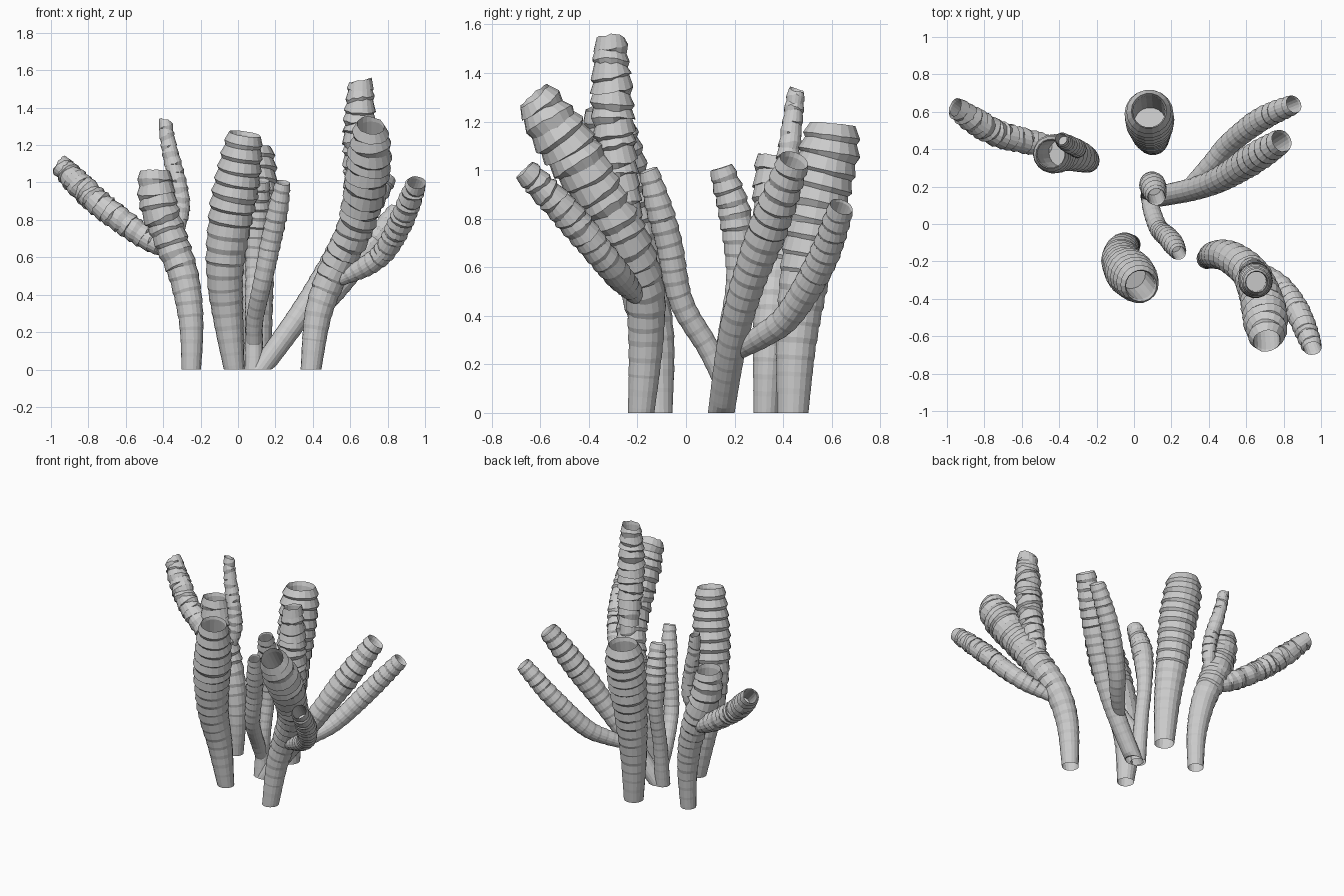
import bpy, math, random
from mathutils import Vector

random.seed(4)
SIDES = 18


def spline(pts, u):
    # Catmull-Rom through (x, y, z, radius) points, u in 0..1
    n = len(pts) - 1
    i = min(int(u * n), n - 1)
    t = u * n - i
    p = [Vector(pts[max(0, min(n, i + k))]) for k in (-1, 0, 1, 2)]
    return 0.5 * (2 * p[1] + (p[2] - p[0]) * t
                  + (2 * p[0] - 5 * p[1] + 4 * p[2] - p[3]) * t * t
                  + (3 * p[1] - p[0] - 3 * p[2] + p[3]) * t ** 3)


def coral_tube(name, pts, rough=1.0, step=0.07):
    # Open hollow tube; each growth ring steps out, then narrows upward
    samples = [spline(pts, k / 200) for k in range(201)]
    dist = [0.0]
    for a, b in zip(samples, samples[1:]):
        dist.append(dist[-1] + (b - a).to_3d().length)
    total, mouth = dist[-1], samples[-1][3]
    tiers = max(4, round(total / step))
    stations = []                       # (arc length, ring sign; 0 = inner lining)
    for k in range(tiers):
        stations += [(k / tiers * total, -1), ((k + 0.28) / tiers * total, 1)]
    stations.append((total, -1))
    stations += [(total - q * mouth, 0) for q in (0.3, 1.2, 2.4, 3.6)]

    verts, faces = [], []
    side = Vector((1, 0, 0))
    for s, (d, sign) in enumerate(stations):
        j = min(next((q for q in range(201) if dist[q] >= d), 200), 200)
        c = samples[j].to_3d()
        r = samples[j][3]
        tan = (samples[min(j + 1, 200)] - samples[max(j - 1, 0)]).to_3d().normalized()
        side = (side - tan * side.dot(tan)).normalized()
        up = tan.cross(side)
        grow = min(1, max(c.z / 0.9, 1.1 * d / total))
        tilt = 0.011 * rough * grow * abs(sign)
        if sign:
            r *= 1 + sign * (0.05 + 0.02 * rough) * grow * random.uniform(0.7, 1.3)
        else:
            r = min(r, mouth) * 0.86
        ph = random.uniform(0, math.tau)
        for m in range(SIDES):
            a = math.tau * m / SIDES
            v = c + (side * math.cos(a) + up * math.sin(a)) * r
            v += tan * tilt * (math.cos(a - ph) + random.uniform(-.4, .4))
            if s == 0 and pts[0][2] == 0:
                v -= tan * (v.z / tan.z)
            v.z = max(v.z, 0)
            verts.append(v)
        if s:
            o = s * SIDES
            for m in range(SIDES):
                n = (m + 1) % SIDES
                faces.append((o - SIDES + m, o - SIDES + n, o + n, o + m))
    faces.append(tuple(range(len(verts) - SIDES, len(verts))))  # floor of the hollow
    mesh = bpy.data.meshes.new(name)
    mesh.from_pydata(verts, [], faces)
    ob = bpy.data.objects.new(name, mesh)
    bpy.context.collection.objects.link(ob)


# Single thick tubes
coral_tube("back_tube", [
    (.11, .44, 0, .065), (.1, .455, .3, .085), (.09, .495, .6, .105),
    (.085, .55, .9, .123), (.08, .59, 1.08, .122), (.08, .605, 1.19, .1)], .4)
coral_tube("front_tube", [
    (-.02, -.11, 0, .055), (-.055, -.13, .3, .083), (-.07, -.18, .53, .1),
    (-.045, -.235, .78, .115), (0, -.285, 1.03, .12), (.037, -.33, 1.26, .09)], .3)

# Left cluster
coral_tube("left_stem", [
    (-.25, .33, 0, .052), (-.25, .34, .25, .065), (-.29, .36, .5, .08),
    (-.37, .38, .72, .092), (-.43, .375, .9, .1), (-.445, .375, 1.06, .085)])
coral_tube("left_outer_branch", [
    (-.36, .39, .64, .05), (-.5, .425, .71, .063), (-.72, .48, .87, .07),
    (-.85, .55, .99, .07), (-.955, .625, 1.1, .054)], 1.2, .05)
coral_tube("left_thin_branch", [
    (-.33, .38, .7, .025), (-.305, .4, .84, .045), (-.315, .41, .97, .047),
    (-.365, .435, 1.17, .043), (-.39, .455, 1.33, .034)], 1, .05)

# Right front cluster
coral_tube("right_stem", [
    (.39, -.185, 0, .055), (.43, -.165, .3, .073), (.51, -.175, .52, .085),
    (.62, -.26, .74, .095), (.68, -.4, .97, .11), (.705, -.53, 1.16, .112),
    (.71, -.625, 1.305, .08)], 1)
coral_tube("right_upright_branch", [
    (.6, -.22, .68, .035), (.63, -.245, .85, .062), (.645, -.285, 1.06, .08),
    (.65, -.305, 1.3, .085), (.655, -.31, 1.545, .064)], 1.2, .06)
coral_tube("right_outer_branch", [
    (.54, -.2, .48, .035), (.68, -.265, .55, .055), (.79, -.34, .64, .06),
    (.885, -.49, .82, .065), (.955, -.665, 1.0, .052)], .9, .05)

# Centre cluster leaning to the back right
coral_tube("centre_stem", [
    (.12, .145, 0, .055), (.33, .19, .29, .062), (.48, .25, .52, .07),
    (.64, .35, .79, .08), (.79, .445, 1.04, .064)], .3, .06)
coral_tube("centre_outer_branch", [
    (.27, .18, .24, .035), (.41, .32, .32, .05), (.51, .43, .41, .058),
    (.68, .56, .63, .063), (.855, .64, .85, .052)], .3, .055)
coral_tube("centre_upright", [
    (.085, .145, 0, .05), (.085, .175, .3, .047), (.09, .215, .56, .05),
    (.1, .205, .8, .068), (.12, .145, 1.01, .05)], .3, .055)
coral_tube("centre_thin_branch", [
    (.085, .15, .14, .042), (.09, .09, .27, .046), (.13, -.02, .46, .05),
    (.18, -.07, .7, .055), (.215, -.115, .86, .054), (.24, -.155, 1.0, .04)], .3, .055)
